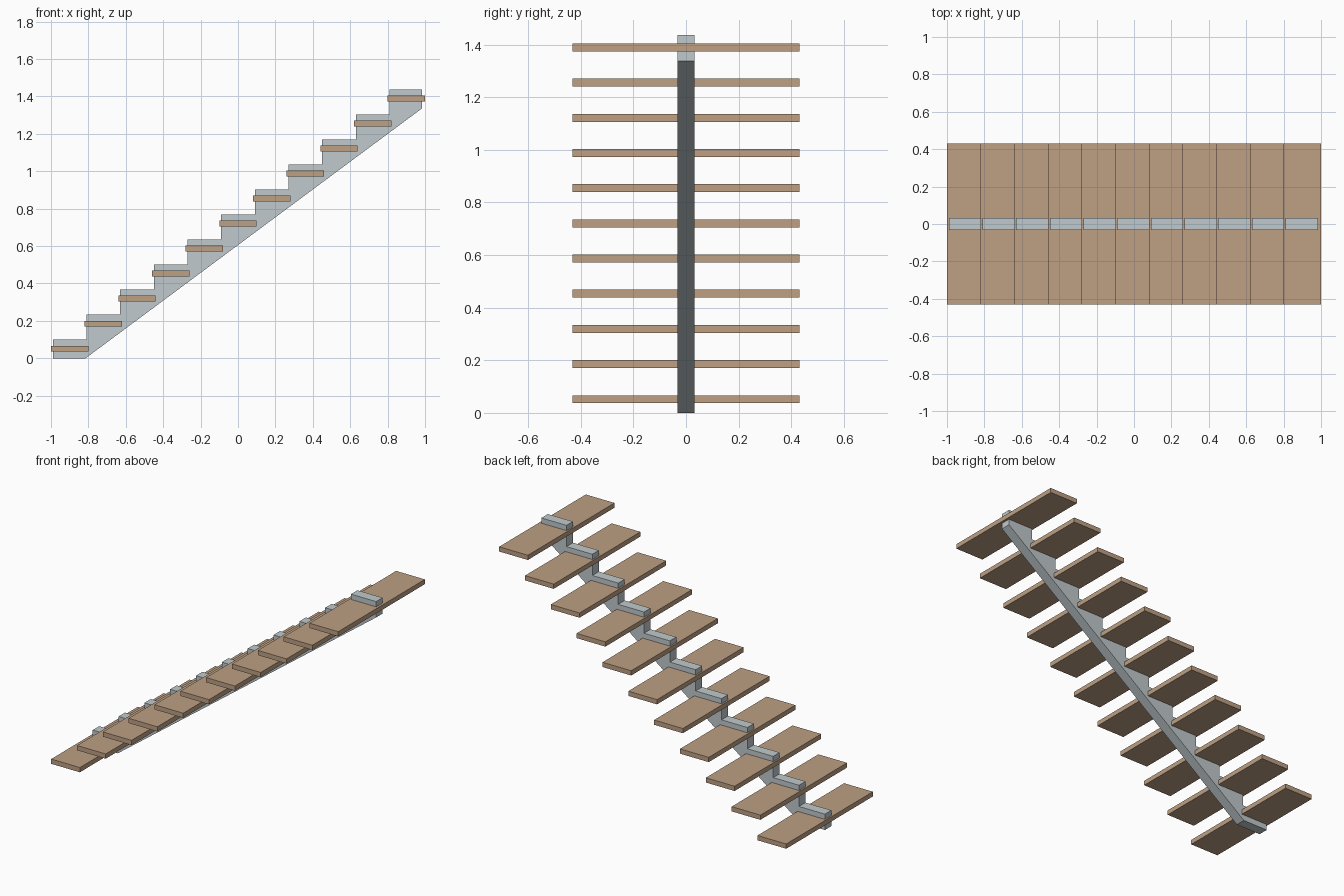
import bpy
import bmesh

cube = bpy.data.objects.get("Cube")
if cube:
    bpy.data.objects.remove(cube, do_unlink=True)

STEPS = 11
GOING, RISE = 0.18, 0.1337
BEAM_HALF = 0.032
END_X = 0.985


def material(name, color):
    mat = bpy.data.materials.new(name)
    mat.use_nodes = True
    mat.diffuse_color = color
    mat.node_tree.nodes["Principled BSDF"].inputs["Base Color"].default_value = color
    return mat


def add_object(name, bm, mat):
    bmesh.ops.recalc_face_normals(bm, faces=bm.faces)
    mesh = bpy.data.meshes.new(name)
    bm.to_mesh(mesh)
    bm.free()
    mesh.materials.append(mat)
    obj = bpy.data.objects.new(name, mesh)
    bpy.context.collection.objects.link(obj)
    return obj


def extrude_profile(name, points, half_width, mat):
    """Extrude an x-z outline symmetrically along y."""
    bm = bmesh.new()
    face = bm.faces.new([bm.verts.new((x, -half_width, z)) for x, z in points])
    new = bmesh.ops.extrude_face_region(bm, geom=[face])["geom"]
    verts = [v for v in new if isinstance(v, bmesh.types.BMVert)]
    bmesh.ops.translate(bm, verts=verts, vec=(0, 2 * half_width, 0))
    return add_object(name, bm, mat)


wood = material("warm_wood", (0.51, 0.35, 0.23, 1))
steel = material("pale_steel", (0.53, 0.59, 0.61, 1))

# Central sawtooth beam with a straight sloping underside
outline = [(-0.815, 0), (-0.99, 0)]
for i in range(STEPS):
    x, top = -0.99 + GOING * i, 0.10 + RISE * i
    outline += [(x, top), (min(x + GOING, END_X), top)]
outline.append((END_X, RISE * (STEPS - 1)))
extrude_profile("central_beam", outline, BEAM_HALF, steel)

# Floating treads running through the beam
for i in range(STEPS):
    x, z = -1 + GOING * i, 0.037 + RISE * i
    plank = [(x, z), (x + 0.2, z), (x + 0.2, z + 0.03), (x, z + 0.03)]
    extrude_profile(f"tread_{i + 1}", plank, 0.431, wood)
